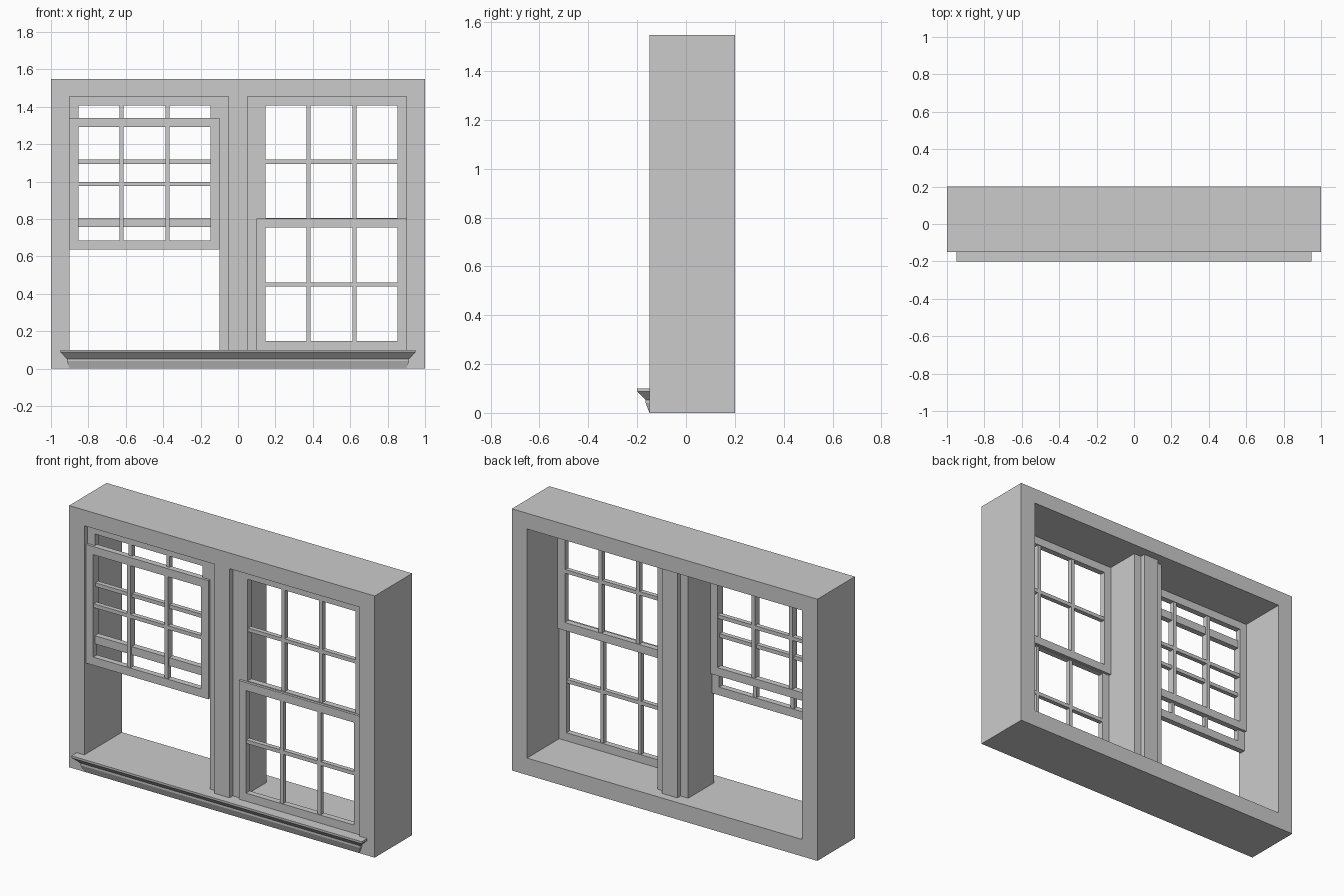
import bpy
import bmesh

cube = bpy.data.objects.get("Cube")
if cube:
    bpy.data.objects.remove(cube, do_unlink=True)

GREY = (0.6, 0.6, 0.6, 1)
paint = bpy.data.materials.new("grey_paint")
paint.use_nodes = True
paint.diffuse_color = GREY
paint.node_tree.nodes["Principled BSDF"].inputs["Base Color"].default_value = GREY

TOP = 1.548      # overall height
HEAD = 1.455     # top of the opening
SILL = 0.1       # bottom of the opening


def finish(name, bm):
    bmesh.ops.recalc_face_normals(bm, faces=bm.faces)
    mesh = bpy.data.meshes.new(name)
    bm.to_mesh(mesh)
    bm.free()
    mesh.materials.append(paint)
    obj = bpy.data.objects.new(name, mesh)
    bpy.context.collection.objects.link(obj)
    return obj


def rect(bm, x, z, y):
    return [bm.verts.new((px, y, pz)) for px, pz in
            ((x[0], z[0]), (x[1], z[0]), (x[1], z[1]), (x[0], z[1]))]


def add_box(bm, x, y, z):
    a, b = rect(bm, x, z, y[0]), rect(bm, x, z, y[1])
    bm.faces.new(a)
    bm.faces.new(b)
    for i in range(4):
        j = (i + 1) % 4
        bm.faces.new((a[i], a[j], b[j], b[i]))


def add_ring(bm, x, y, z, xi, zi):
    """Rectangular frame with a rectangular hole."""
    loops = [rect(bm, x, z, y[0]), rect(bm, xi, zi, y[0]),
             rect(bm, xi, zi, y[1]), rect(bm, x, z, y[1])]
    for k in range(4):
        a, b = loops[k], loops[(k + 1) % 4]
        for i in range(4):
            j = (i + 1) % 4
            bm.faces.new((a[i], a[j], b[j], b[i]))


def sash(name, side, y, bottom, top):
    """Sliding sash: frame, two upright bars and one cross bar."""
    bm = bmesh.new()
    x = sorted((side * 0.1, side * 0.9))
    xi = (x[0] + 0.047, x[1] - 0.047)
    zi = (bottom + 0.048, top - 0.048)
    add_ring(bm, x, y, (bottom, top), xi, zi)
    bar_y = (y[0] + 0.004, y[1] - 0.004)
    half = 0.011
    for offset in (-0.123, 0.123):
        c = side * 0.5 + offset
        add_box(bm, (c - half, c + half), bar_y, zi)
    mid = (bottom + top) / 2
    add_box(bm, xi, bar_y, (mid - half, mid + half))
    return finish(name, bm)


# Deep outer frame
bm = bmesh.new()
add_ring(bm, (-1, 1), (-0.15, 0.2), (0, TOP), (-0.9, 0.9), (SILL, HEAD))
finish("outer_frame", bm)

# Central post with a proud strip front and back
bm = bmesh.new()
add_box(bm, (-0.1, 0.1), (-0.12, 0.122), (SILL, HEAD))
finish("centre_post", bm)
bm = bmesh.new()
add_box(bm, (-0.05, 0.05), (-0.15, 0.152), (SILL, HEAD))
finish("post_strip", bm)

# Sashes: the right-hand window is open, the left-hand one closed
UPPER_Y, LOWER_Y = (-0.12, -0.085), (-0.135, -0.1)
for label, side, lift in (("right", -1, 0.537), ("left", 1, 0)):
    sash(label + "_upper_sash", side, UPPER_Y, 0.758, HEAD)
    sash(label + "_lower_sash", side, LOWER_Y, SILL + lift, 0.802 + lift)

# Moulded sill with mitred ends
bm = bmesh.new()
profile = ((0.05, 0.1), (0.05, 0.088), (0.015, 0.053), (0.015, 0.04), (0, 0))
rows = []
for out, z in profile:
    w = 0.9 + out
    rows.append([bm.verts.new((px, py, z)) for px, py in
                 ((-w, -0.149), (-w, -0.15 - out), (w, -0.15 - out), (w, -0.149))])
for a, b in zip(rows, rows[1:]):
    for i in range(4):
        j = (i + 1) % 4
        bm.faces.new((a[i], a[j], b[j], b[i]))
bm.faces.new(rows[0])
bm.faces.new(rows[-1])
finish("sill_moulding", bm)
